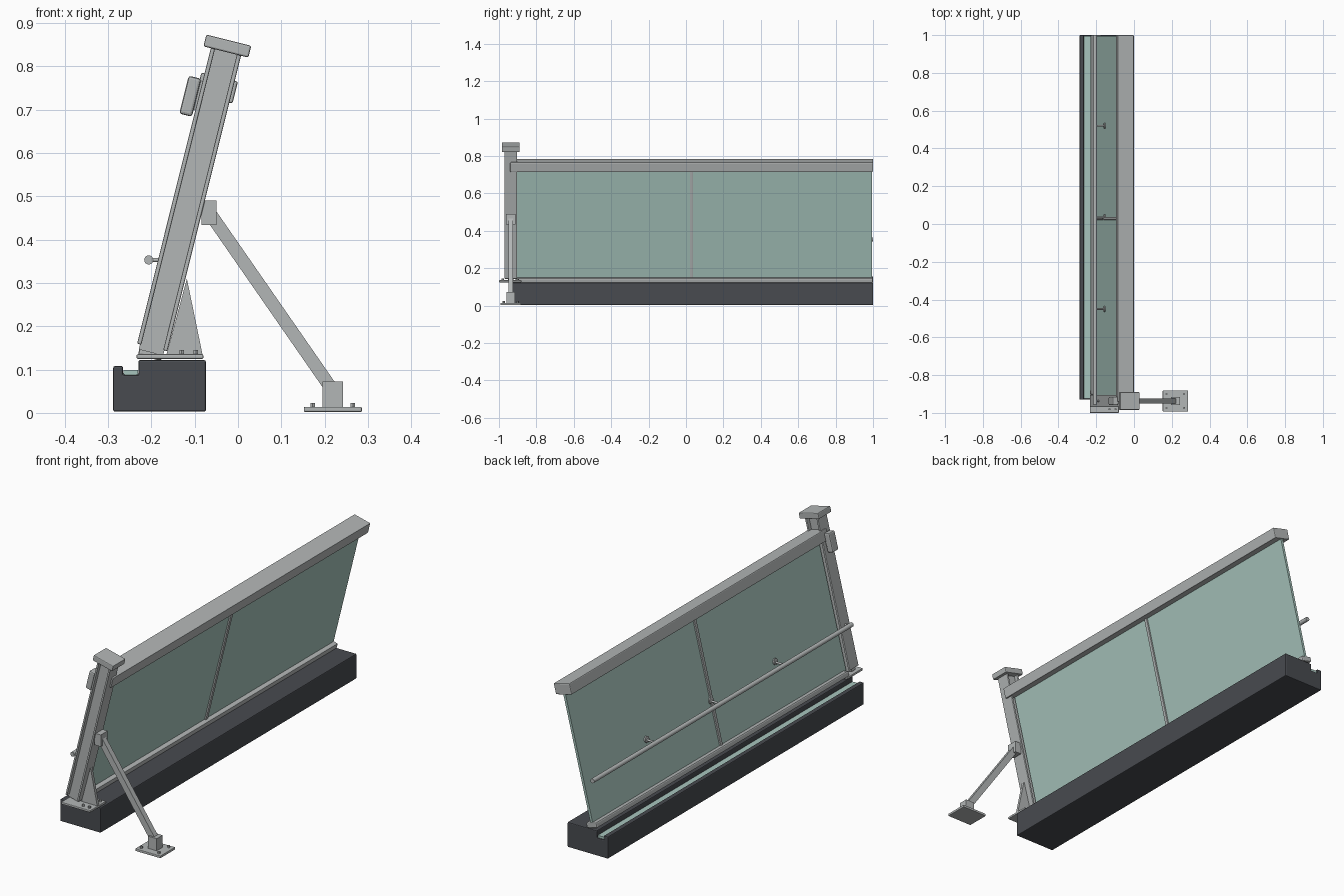
import bpy, bmesh, math
from mathutils import Vector

old = bpy.data.objects.get("Cube")
if old:
    bpy.data.objects.remove(old, do_unlink=True)


def material(name, rgb, rough, metal=0.0):
    m = bpy.data.materials.new(name)
    m.use_nodes = True
    m.diffuse_color = (*rgb, 1)
    node = m.node_tree.nodes["Principled BSDF"]
    node.inputs["Base Color"].default_value = (*rgb, 1)
    node.inputs["Roughness"].default_value = rough
    node.inputs["Metallic"].default_value = metal
    return m


METAL = material("grey_metal", (0.45, 0.47, 0.47), 0.5)
GLASS = material("green_glass", (0.39, 0.56, 0.51), 0.3)
DARK = material("dark_plinth", (0.065, 0.07, 0.08), 0.8)

TILT = math.radians(14)
ACROSS = Vector((math.cos(TILT), 0, -math.sin(TILT)))
ALONG = Vector((math.sin(TILT), 0, math.cos(TILT)))
BASE = Vector((-0.198, 0, 0.151))
POST_Y = -0.937


def leaning(a, y, b):
    """Point in the leaning frame: a across, y lengthwise, b up the slope."""
    return BASE + ACROSS * a + ALONG * b + Vector((0, y, 0))


def finish(name, bm, mat, bevel=0.0):
    bmesh.ops.recalc_face_normals(bm, faces=bm.faces)
    mesh = bpy.data.meshes.new(name)
    bm.to_mesh(mesh)
    bm.free()
    mesh.materials.append(mat)
    ob = bpy.data.objects.new(name, mesh)
    bpy.context.collection.objects.link(ob)
    if bevel:
        mod = ob.modifiers.new("soft_edges", "BEVEL")
        mod.width = bevel
        mod.segments = 2
        mod.limit_method = "ANGLE"
    return ob


def box(name, centre, size, mat=METAL, tilt=0.0, bevel=0.0):
    bm = bmesh.new()
    bmesh.ops.create_cube(bm, size=1)
    bmesh.ops.scale(bm, vec=size, verts=bm.verts)
    ob = finish(name, bm, mat, bevel)
    ob.location = centre
    ob.rotation_euler.y = tilt
    return ob


def rod(name, start, end, radius, mat=METAL, sides=20):
    start, end = Vector(start), Vector(end)
    bm = bmesh.new()
    bmesh.ops.create_cone(bm, cap_ends=True, segments=sides, radius1=radius,
                          radius2=radius, depth=(end - start).length)
    for f in bm.faces:
        f.smooth = len(f.verts) == 4 and sides > 6
    ob = finish(name, bm, mat)
    ob.location = (start + end) / 2
    ob.rotation_euler = (end - start).to_track_quat("Z", "Y").to_euler()
    return ob


def extrude(name, outline, y0, y1, mat, bevel=0.0):
    """Extrude an (x, z) outline along y."""
    bm = bmesh.new()
    face = bm.faces.new([bm.verts.new((x, y0, z)) for x, z in outline])
    new = bmesh.ops.extrude_face_region(bm, geom=[face])["geom"]
    verts = [v for v in new if isinstance(v, bmesh.types.BMVert)]
    bmesh.ops.translate(bm, vec=(0, y1 - y0, 0), verts=verts)
    return finish(name, bm, mat, bevel)


# Plinth with an open channel and its light strip
extrude("plinth", [(-0.288, 0.003), (-0.074, 0.003), (-0.074, 0.122), (-0.23, 0.122),
                   (-0.23, 0.088), (-0.265, 0.088), (-0.265, 0.108), (-0.288, 0.108)],
        -0.93, 1.0, DARK, 0.004)
box("channel_strip", (-0.2475, 0.035, 0.093), (0.033, 1.92, 0.012), GLASS)

# Glass panel, its rails and centre mullion
box("glass_panel", leaning(0, 0.04, 0.3), (0.012, 1.91, 0.62), GLASS, TILT)
box("top_rail", leaning(0, 0.03, 0.617), (0.087, 1.94, 0.052), METAL, TILT, 0.004)
box("bottom_rail", leaning(0, 0.048, -0.012), (0.056, 1.904, 0.026), METAL, TILT, 0.006)
box("mullion", leaning(0, 0.03, 0.3), (0.026, 0.016, 0.6), METAL, TILT, 0.002)

# Leaning post: web, two flanges and cap
box("post_web", leaning(0, POST_Y, 0.348), (0.058, 0.03, 0.72), METAL, TILT)
for side, label in ((-1, "right"), (1, "left")):
    box("post_flange_" + label, leaning(side * 0.031, POST_Y, 0.353),
        (0.01, 0.066, 0.706), METAL, TILT, 0.003)
box("post_cap", leaning(0, POST_Y, 0.717), (0.107, 0.094, 0.028), METAL, TILT, 0.004)
box("post_lamp", leaning(-0.055, POST_Y, 0.584), (0.03, 0.044, 0.09), METAL, TILT, 0.006)
box("lamp_mount", leaning(-0.038, POST_Y, 0.59), (0.012, 0.03, 0.07), METAL, TILT)

# Post base plate, gusset and bolts
box("base_plate", (-0.157, -0.94, 0.13), (0.154, 0.12, 0.011), METAL, 0, 0.003)
extrude("gusset", [(-0.165, 0.135), (-0.082, 0.135), (-0.118, 0.31)],
        POST_Y - 0.007, POST_Y + 0.007, METAL)
for x in (-0.13, -0.097):
    for dy in (-0.04, 0.04):
        rod("base_bolt", (x, -0.94 + dy, 0.13), (x, -0.94 + dy, 0.145), 0.006, METAL, 6)

# Diagonal strut with its bracket and foot
top, foot = Vector((-0.066, POST_Y, 0.462)), Vector((0.213, POST_Y, 0.06))
run = foot - top
box("strut", (top + foot) / 2, (0.03, 0.026, run.length), METAL,
    math.atan2(run.x, run.z), 0)
box("strut_bracket", (-0.067, POST_Y, 0.462), (0.034, 0.052, 0.056))
box("strut_foot", (0.219, POST_Y, 0.041), (0.047, 0.044, 0.062))
box("foot_plate", (0.219, POST_Y, 0.008), (0.134, 0.112, 0.012), METAL, 0, 0.003)
for x in (0.172, 0.265):
    for dy in (-0.037, 0.037):
        rod("foot_bolt", (x, POST_Y + dy, 0.008), (x, POST_Y + dy, 0.023), 0.006, METAL, 6)

# Handrail on standoffs with round pads against the glass
rail_x, rail_z = -0.206, 0.353
glass_x = BASE.x + (rail_z - BASE.z) * math.tan(TILT)
rod("handrail", (rail_x, -0.955, rail_z), (rail_x, 1.0, rail_z), 0.0105)
for y in (-0.45, 0.035, 0.52):
    rod("standoff", (rail_x, y, rail_z), (glass_x, y, rail_z), 0.005, METAL, 12)
    pad = Vector((glass_x, y, rail_z))
    rod("standoff_pad", pad, pad - ACROSS * 0.013, 0.015)
rod("post_standoff", (rail_x, POST_Y, rail_z), (-0.175, POST_Y, rail_z), 0.005, METAL, 12)
